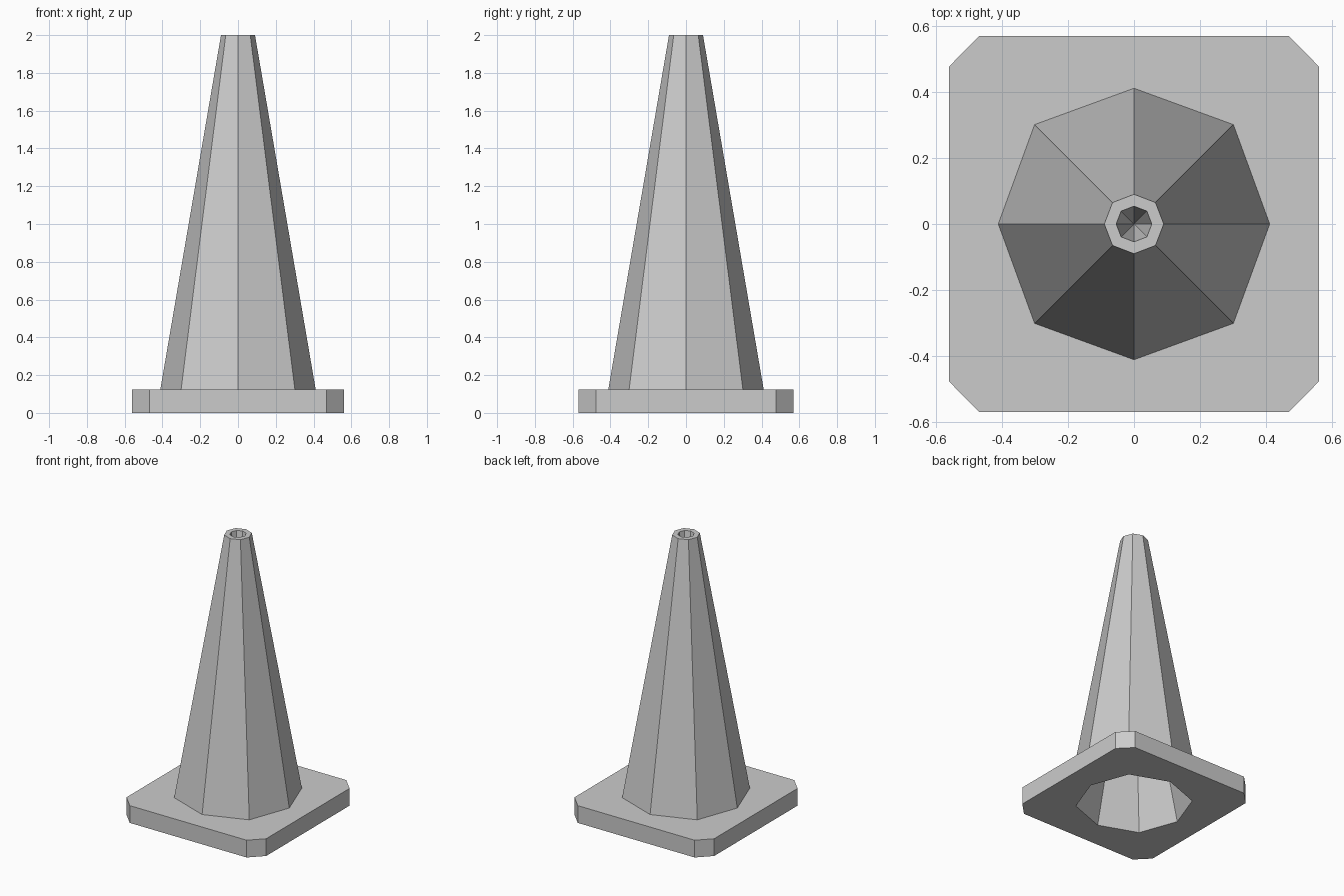
import bpy, bmesh, math

if "Cube" in bpy.data.objects:
    bpy.data.objects.remove(bpy.data.objects["Cube"])


def octagon(bm, axis, diag, z):
    # eight points alternating between axis and diagonal directions
    pts = []
    for i in range(8):
        a = i * math.pi / 4
        r = diag * math.sqrt(2) if i % 2 else axis
        pts.append(bm.verts.new((r * math.cos(a), r * math.sin(a), z)))
    return pts


def bridge(bm, a, b):
    for i in range(8):
        j = (i + 1) % 8
        bm.faces.new((a[i], a[j], b[j], b[i]))


def fan(bm, ring, z):
    tip = bm.verts.new((0, 0, z))
    for i in range(8):
        bm.faces.new((ring[i], ring[(i + 1) % 8], tip))


def slab(bm, z):
    x, y, c = 0.56, 0.57, 0.093
    pts = [(x, 0.477), (0.468, y), (-0.468, y), (-x, 0.477),
           (-x, -0.477), (-0.468, -y), (0.468, -y), (x, -0.477)]
    return [bm.verts.new((px, py, z)) for px, py in pts]


bm = bmesh.new()

# base plate with clipped corners, ringed around the cone
low, high = slab(bm, 0), slab(bm, 0.125)
foot = octagon(bm, 0.411, 0.301, 0.125)
mouth = octagon(bm, 0.372, 0.272, 0)
bridge(bm, low, high)


def plate(outer, ring):
    # slab corner pairs straddle the axes, so split with triangles
    for i in range(8):
        j = (i + 1) % 8
        bm.faces.new((outer[i], outer[j], ring[j]))
        bm.faces.new((outer[i], ring[j], ring[i]))


plate(high, foot)
plate(low, mouth)

# tapered octagonal cone, rim and blind hole in the tip
rim = octagon(bm, 0.09, 0.065, 2.0)
lip = octagon(bm, 0.054, 0.039, 2.0)
bridge(bm, foot, rim)
bridge(bm, rim, lip)
fan(bm, lip, 1.65)

# hollow underside
fan(bm, mouth, 1.6)

bmesh.ops.recalc_face_normals(bm, faces=bm.faces)
bmesh.ops.dissolve_limit(bm, angle_limit=0.01, verts=bm.verts, edges=bm.edges)
me = bpy.data.meshes.new("traffic_cone")
bm.to_mesh(me)
bm.free()
ob = bpy.data.objects.new("traffic_cone", me)
bpy.context.collection.objects.link(ob)
